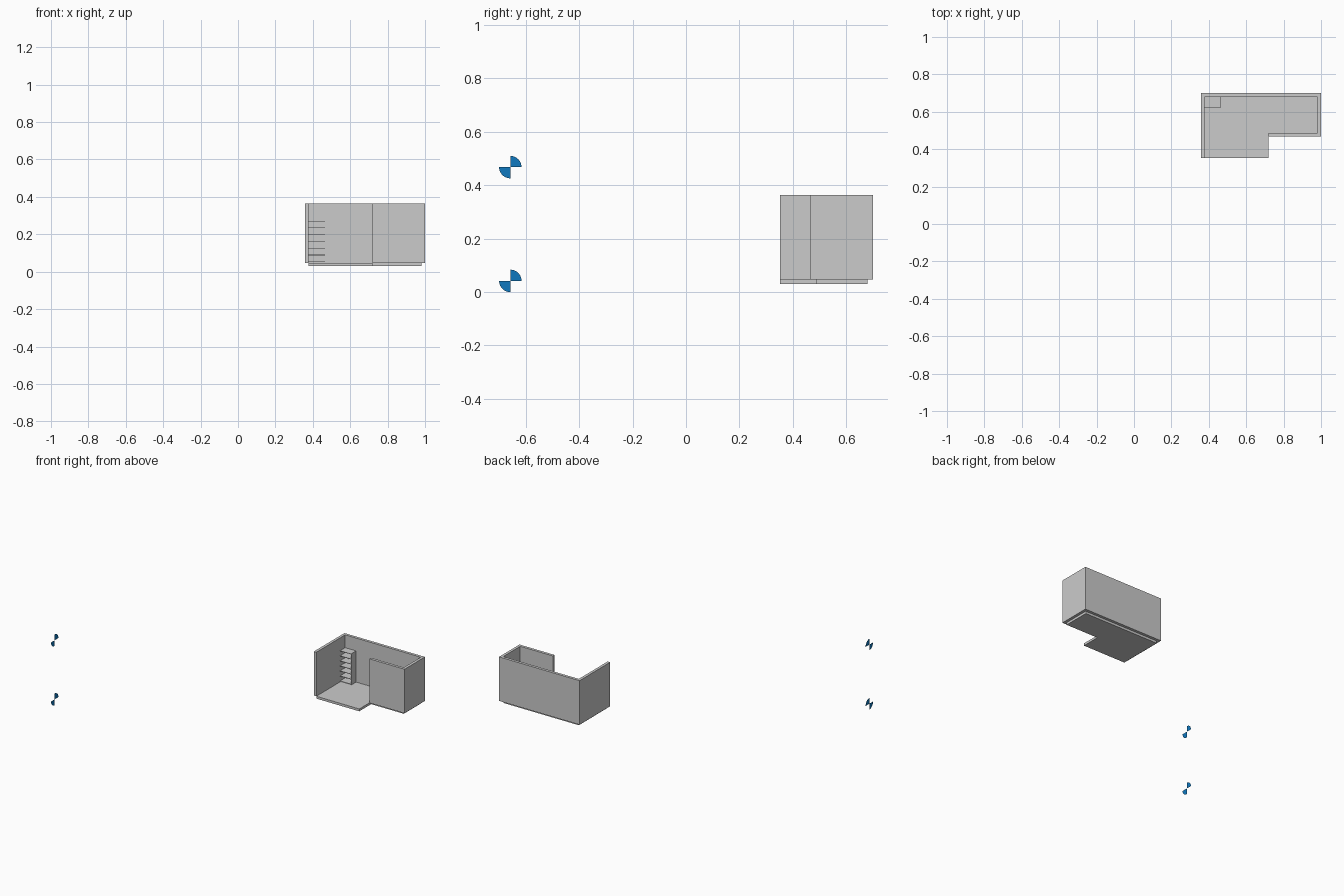
import bpy, bmesh
from math import cos, sin, pi

if "Cube" in bpy.data.objects:
    bpy.data.objects.remove(bpy.data.objects["Cube"])


def mesh_object(name, bm):
    me = bpy.data.meshes.new(name)
    bm.to_mesh(me)
    bm.free()
    ob = bpy.data.objects.new(name, me)
    bpy.context.collection.objects.link(ob)
    return ob


def prism(name, outline, z0, z1):
    """Extrude a plan outline (counter-clockwise) from z0 to z1."""
    bm = bmesh.new()
    face = bm.faces.new([bm.verts.new((x, y, z0)) for x, y in outline])
    top = bmesh.ops.extrude_face_region(bm, geom=[face])
    bmesh.ops.translate(bm, vec=(0, 0, z1 - z0),
                        verts=[v for v in top["geom"] if isinstance(v, bmesh.types.BMVert)])
    bmesh.ops.recalc_face_normals(bm, faces=bm.faces)
    return mesh_object(name, bm)


def box(name, x0, x1, y0, y1, z0, z1):
    return prism(name, [(x0, y0), (x1, y0), (x1, y1), (x0, y1)], z0, z1)


# Key plan positions: outer walls, inner walls, notch
XL, XR, YF, YB = 0.358, 1.0, 0.352, 0.70
T = 0.02
XN, YN = 0.72, 0.467
WALL_Z, TOP_Z = 0.047, 0.364

# Continuous wall, open at the front left
prism("walls", [
    (XL, YF), (XL + T, YF), (XL + T, YB - T), (XR - T, YB - T),
    (XR - T, YN + T), (XN, YN + T), (XN, YN), (XR, YN), (XR, YB), (XL, YB)],
    WALL_Z, TOP_Z)

# L-shaped floor slab, slightly below the walls
prism("floor", [
    (XL + T, YF), (XN, YF), (XN, YN + T), (XR - T, YN + T),
    (XR - T, YB - T), (XL + T, YB - T)], 0.03, WALL_Z)

# Open shelf rack in the back left corner
SX0, SX1, SY0, SY1 = XL + T, 0.465, 0.622, YB - T
for i in range(7):
    z = 0.053 + i * 0.0362
    box(f"shelf_{i + 1}", SX0, SX1, SY0, SY1, z - 0.0015, z + 0.0015)
box("shelf_side_panel", SX1 - 0.001, SX1, SY0, SY1, WALL_Z, 0.2717)

# Flat blue markers: two opposite quarter discs each
blue = bpy.data.materials.new("marker_blue")
blue.diffuse_color = (0.005, 0.19, 0.52, 1)
blue.use_nodes = True
blue.node_tree.nodes["Principled BSDF"].inputs["Base Color"].default_value = blue.diffuse_color
R, N = 0.042, 12
for name, zc in (("lower_marker", R), ("upper_marker", 0.468)):
    bm = bmesh.new()
    for start in (0, pi):
        pts = [(0, 0)] + [(R * cos(start + pi / 2 * k / N), R * sin(start + pi / 2 * k / N))
                          for k in range(N + 1)]
        bm.faces.new([bm.verts.new((-1.0, -0.70 + R + y, zc + z)) for y, z in pts])
    mesh_object(name, bm).data.materials.append(blue)
